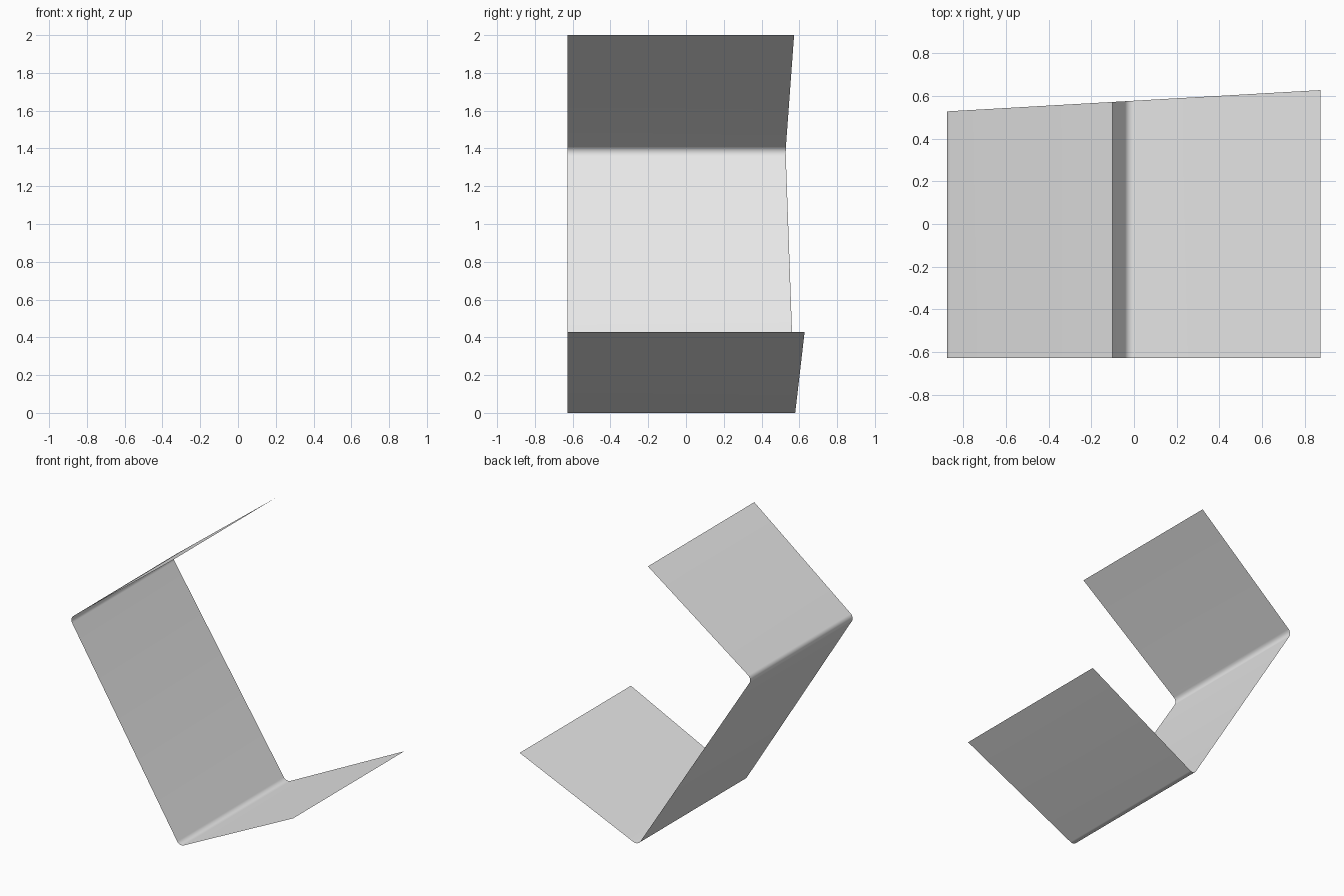
import bpy
import math
from mathutils import Vector

cube = bpy.data.objects.get("Cube")
if cube:
    bpy.data.objects.remove(cube, do_unlink=True)

# Plain grey sheet material
grey = bpy.data.materials.new("light grey")
grey.use_nodes = True
colour = (0.8, 0.8, 0.8, 1)
grey.diffuse_color = colour
grey.node_tree.nodes["Principled BSDF"].inputs["Base Color"].default_value = colour

FRONT_Y = -0.628
BEND_RADIUS = 0.04
BEND_STEPS = 12


def bend(before, corner, after):
    """Points of a round bend that replaces a sharp corner."""
    a = (before - corner).normalized()
    b = (after - corner).normalized()
    half = a.angle(b) / 2
    centre = corner + (a + b).normalized() * BEND_RADIUS / math.sin(half)
    reach = BEND_RADIUS / math.tan(half)
    start = corner + a * reach - centre
    end = corner + b * reach - centre
    sweep = start.angle(end)
    points = []
    for i in range(BEND_STEPS + 1):
        t = sweep * i / BEND_STEPS
        offset = (start * math.sin(sweep - t) + end * math.sin(t)) / math.sin(sweep)
        points.append(centre + offset)
    return points


def back_y(x):
    """The rear edge is cut at a slight slant."""
    return 0.578 + 0.057 * x


# Side profile: lower flap, tall back panel, upper flap
ends = [Vector((x, 0, z)) for x, z in
        ((0.875, 0.428), (-0.022, -0.012), (-0.89, 1.387), (-0.1, 2.0))]
profile = [ends[0], *bend(*ends[:3]), *bend(*ends[1:]), ends[3]]

# Sweep the profile from front to slanted rear edge
verts = []
for p in profile:
    verts += [(p.x, FRONT_Y, p.z), (p.x, back_y(p.x), p.z)]
faces = [(2 * i, 2 * i + 1, 2 * i + 3, 2 * i + 2) for i in range(len(profile) - 1)]

mesh = bpy.data.meshes.new("folded_sheet")
mesh.from_pydata(verts, [], faces)
mesh.materials.append(grey)
mesh.update()
sheet = bpy.data.objects.new("folded_sheet", mesh)
bpy.context.collection.objects.link(sheet)

# Smooth bends
bpy.ops.object.select_all(action="DESELECT")
sheet.select_set(True)
bpy.context.view_layer.objects.active = sheet
bpy.ops.object.shade_smooth_by_angle(angle=math.radians(30))
